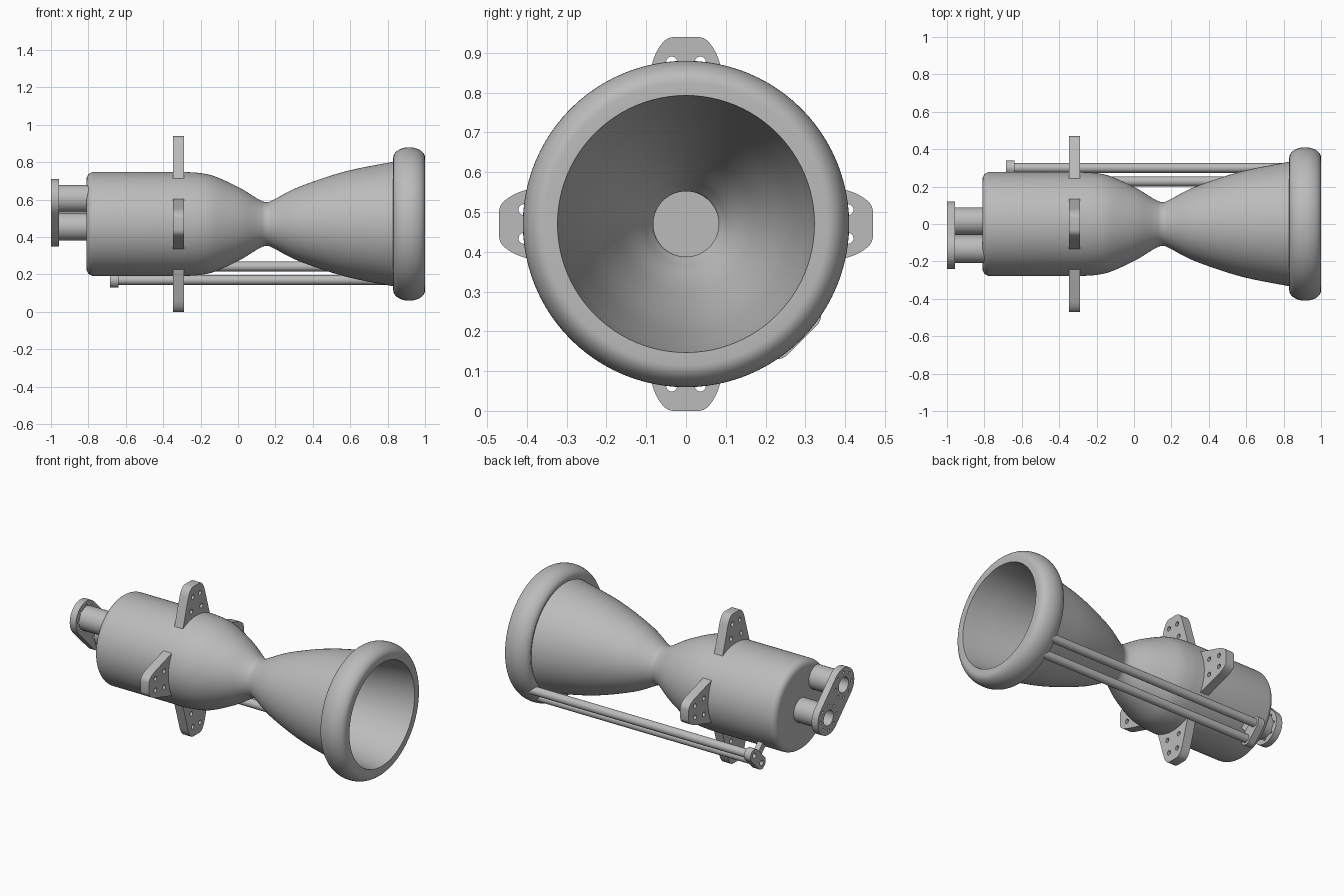
import bpy, bmesh, math
from mathutils import Matrix, Vector

cube = bpy.data.objects.get("Cube")
if cube:
    bpy.data.objects.remove(cube, do_unlink=True)

AXIS = 0.47  # height of the engine's long axis

metal = bpy.data.materials.new("grey_metal")
metal.use_nodes = True
GREY = (0.5, 0.5, 0.5, 1)
metal.diffuse_color = GREY
metal.node_tree.nodes["Principled BSDF"].inputs["Base Color"].default_value = GREY


def add(name, mesh, matrix):
    mesh.materials.clear()
    mesh.materials.append(metal)
    obj = bpy.data.objects.new(name, mesh)
    bpy.context.collection.objects.link(obj)
    obj.matrix_world = matrix
    bpy.ops.object.select_all(action='DESELECT')
    obj.select_set(True)
    bpy.context.view_layer.objects.active = obj
    bpy.ops.object.shade_smooth_by_angle(angle=math.radians(35))
    return obj


def smooth_path(pts, steps=8):
    """Smooth curve through the given (x, radius) points."""
    p = [Vector(q) for q in pts]
    p = [2 * p[0] - p[1]] + p + [2 * p[-1] - p[-2]]
    out = []
    for a, b, c, d in zip(p, p[1:], p[2:], p[3:]):
        for i in range(steps):
            t = i / steps
            out.append(0.5 * (2 * b + (c - a) * t + (2 * a - 5 * b + 4 * c - d) * t ** 2
                              + (3 * b - a - 3 * c + d) * t ** 3))
    return [tuple(v) for v in out] + [tuple(pts[-1])]


def arc(cx, cy, rx, ry, a0, a1, n=12):
    angles = [math.radians(a0 + (a1 - a0) * i / n) for i in range(n + 1)]
    return [(cx + rx * math.cos(a), cy + ry * math.sin(a)) for a in angles]


def circle(c, r, n=32):
    return arc(c[0], c[1], r, r, 0, 360, n)[:-1]


def lathe(name, profile, sides=96):
    """Turn an (x, radius) profile round the long axis."""
    bm = bmesh.new()
    verts = [bm.verts.new((x, 0, r)) for x, r in profile]
    edges = [bm.edges.new(pair) for pair in zip(verts, verts[1:])]
    bmesh.ops.spin(bm, geom=verts + edges, axis=(1, 0, 0), cent=(0, 0, 0),
                   angle=math.tau, steps=sides, use_merge=True)
    bmesh.ops.remove_doubles(bm, verts=bm.verts, dist=0.0002)
    bmesh.ops.recalc_face_normals(bm, faces=bm.faces)
    mesh = bpy.data.meshes.new(name)
    bm.to_mesh(mesh)
    bm.free()
    return add(name, mesh, Matrix.Translation((0, 0, AXIS)))


# Local plate axes: across -> y, up -> z, thickness -> x
UPRIGHT = Matrix(((0, 0, 1, 0), (1, 0, 0, 0), (0, 1, 0, 0), (0, 0, 0, 1)))


def plate(name, loops, x0, x1, turn=0):
    """Outline with holes, made solid from x0 to x1 and turned round the axis."""
    curve = bpy.data.curves.new(name, 'CURVE')
    curve.dimensions = '2D'
    curve.fill_mode = 'BOTH'
    curve.extrude = (x1 - x0) / 2
    for loop in loops:
        spline = curve.splines.new('POLY')
        spline.points.add(len(loop) - 1)
        for point, (u, v) in zip(spline.points, loop):
            point.co = (u, v, 0, 1)
        spline.use_cyclic_u = True
    temp = bpy.data.objects.new(name + "_outline", curve)
    bpy.context.collection.objects.link(temp)
    graph = bpy.context.evaluated_depsgraph_get()
    mesh = bpy.data.meshes.new_from_object(temp.evaluated_get(graph))
    bpy.data.objects.remove(temp, do_unlink=True)
    bm = bmesh.new()
    bm.from_mesh(mesh)
    bmesh.ops.remove_doubles(bm, verts=bm.verts, dist=0.0001)
    bmesh.ops.recalc_face_normals(bm, faces=bm.faces)
    bm.to_mesh(mesh)
    bm.free()
    place = Matrix.Translation(((x0 + x1) / 2, 0, AXIS))
    return add(name, mesh, place @ Matrix.Rotation(math.radians(turn), 4, 'X') @ UPRIGHT)


def stadium(v, half, r):
    """Long rounded outline lying across, centred at height v."""
    return arc(half, v, r, r, -90, 90, 20) + arc(-half, v, r, r, 90, 270, 20)


# Chamber, throat and bell as one hollow turned shell
chamber = [(-0.81, 0)] + arc(-0.77, 0.238, 0.04, 0.04, 180, 90, 8)
waist = smooth_path([(-0.28, 0.278), (-0.2, 0.272), (-0.12, 0.253), (0.01, 0.193),
                     (0.11, 0.132), (0.155, 0.117), (0.2, 0.135), (0.33, 0.2),
                     (0.57, 0.28), (0.84, 0.335)])
lip = arc(0.915, 0.355, 0.085, 0.055, 180, 0, 20)
bore = smooth_path([(1.0, 0.323), (0.84, 0.3), (0.57, 0.248), (0.33, 0.168),
                    (0.2, 0.103), (0.155, 0.082), (0.11, 0.1), (0.01, 0.16),
                    (-0.12, 0.22), (-0.28, 0.245)])
lathe("chamber_and_bell", chamber + waist + lip + bore + [(-0.76, 0.245), (-0.76, 0)])

# Four mounting lugs round the chamber
side = [(0.135, 0.238), (0.083, 0.41), (0.077, 0.427), (0.067, 0.445),
        (0.056, 0.459), (0.045, 0.467), (0.032, 0.47)]
lug = side + [(-u, v) for u, v in reversed(side)]
lug_holes = [circle((s * u, v), 0.014, 16)
             for s in (-1, 1) for u, v in ((0.036, 0.407), (0.05, 0.32))]
for i, place in enumerate(("top", "right", "bottom", "left")):
    plate(place + "_mounting_lug", [lug] + lug_holes, -0.348, -0.289, 90 * i)

# Twin inlet pipes, in a row that slopes across the rear of the chamber
DIAGONAL = 45
inlets = [(0, 0.191), (0, -0.021)]
for place, c in zip(("upper", "lower"), inlets):
    plate(place + "_inlet_pipe", [circle(c, 0.074, 48), circle(c, 0.048)], -0.96, -0.8, DIAGONAL)

# Bolted flange joining the inlet pipes
mid = (inlets[0][1] + inlets[1][1]) / 2
outline = [(v - mid, u + mid) for u, v in stadium(0, 0.106, 0.106)]
outline = [(u, v) for v, u in ((q[0] + mid, q[1] - mid) for q in outline)]
outline = [(u, v + mid) for v, u in stadium(0, 0.106, 0.106)]
flange_holes = [circle(c, 0.048) for c in inlets]
flange_holes += [circle(p, 0.009, 12) for c in inlets for p in circle(c, 0.078, 8)]
plate("inlet_flange", [outline] + flange_holes, -1.0, -0.957, DIAGONAL)

# Twin feed lines running below the left of the chamber to the lip
LOW_BACK = 225
feeds = [(0.051, 0.373), (-0.051, 0.373)]
for place, c in zip(("first", "second"), feeds):
    plate(place + "_feed_line", [circle(c, 0.026), circle(c, 0.016, 20)], -0.66, 0.88, LOW_BACK)

# End block of the feed lines and its strut to the chamber
plate("feed_line_end_block", [stadium(0.373, 0.051, 0.04)] + [circle(c, 0.016, 20) for c in feeds],
      -0.685, -0.64, LOW_BACK)
plate("feed_line_strut", [[(-0.02, 0.265), (0.02, 0.265), (0.02, 0.345), (-0.02, 0.345)]],
      -0.68, -0.645, LOW_BACK)
